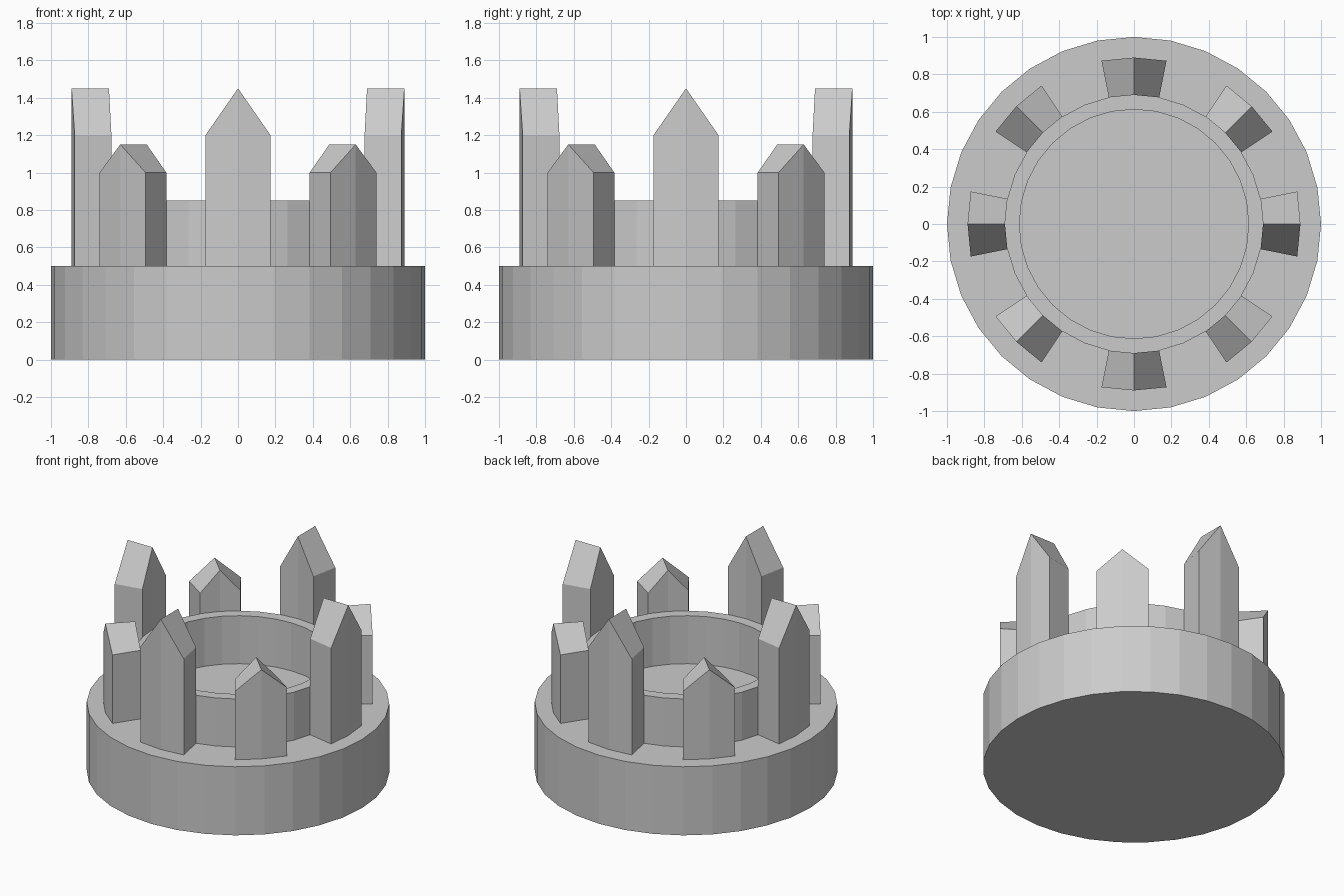
import bpy, bmesh
from math import pi, sin, cos

if "Cube" in bpy.data.objects:
    bpy.data.objects.remove(bpy.data.objects["Cube"])

SIDES = 32
STEP = 2 * pi / SIDES


def finish(bm, name):
    bmesh.ops.recalc_face_normals(bm, faces=bm.faces)
    mesh = bpy.data.meshes.new(name)
    bm.to_mesh(mesh)
    bm.free()
    obj = bpy.data.objects.new(name, mesh)
    bpy.context.collection.objects.link(obj)
    return obj


def lathe(name, profile):
    """Spin (radius, z) points around z and cap both ends."""
    bm = bmesh.new()
    rings = [[bm.verts.new((r * cos(i * STEP), r * sin(i * STEP), z))
              for i in range(SIDES)] for r, z in profile]
    for a, b in zip(rings, rings[1:]):
        for i in range(SIDES):
            j = (i + 1) % SIDES
            bm.faces.new((a[i], a[j], b[j], b[i]))
    bm.faces.new(rings[0])
    bm.faces.new(rings[-1])
    return finish(bm, name)


def prong(name, angle, eave, ridge, r_in=0.69, r_out=0.89, foot=0.5):
    """Two-segment block of the ring with a radial roof ridge."""
    bm = bmesh.new()
    outline = [(-1, foot), (0, foot), (1, foot), (1, eave), (0, ridge), (-1, eave)]
    inner, outer = [
        [bm.verts.new((r * cos(angle + k * STEP), r * sin(angle + k * STEP), z))
         for k, z in outline] for r in (r_in, r_out)]
    for i in range(6):
        j = (i + 1) % 6
        bm.faces.new((inner[i], inner[j], outer[j], outer[i]))
    # each end is two flat quads meeting at the middle
    for v in (inner, outer):
        bm.faces.new((v[0], v[1], v[4], v[5]))
        bm.faces.new((v[1], v[2], v[3], v[4]))
    return finish(bm, name)


# Round base with the raised inner wall and recessed floor
lathe("base_with_inner_wall",
      [(1, 0), (1, 0.5), (0.69, 0.5), (0.69, 0.85), (0.613, 0.85), (0.613, 0.5)])

# Eight pointed prongs, alternating tall and short
for n in range(8):
    if n % 2 == 0:
        prong(f"tall_prong_{n // 2 + 1}", n * pi / 4, 1.2, 1.45)
    else:
        prong(f"short_prong_{n // 2 + 1}", n * pi / 4, 1.0, 1.15)
